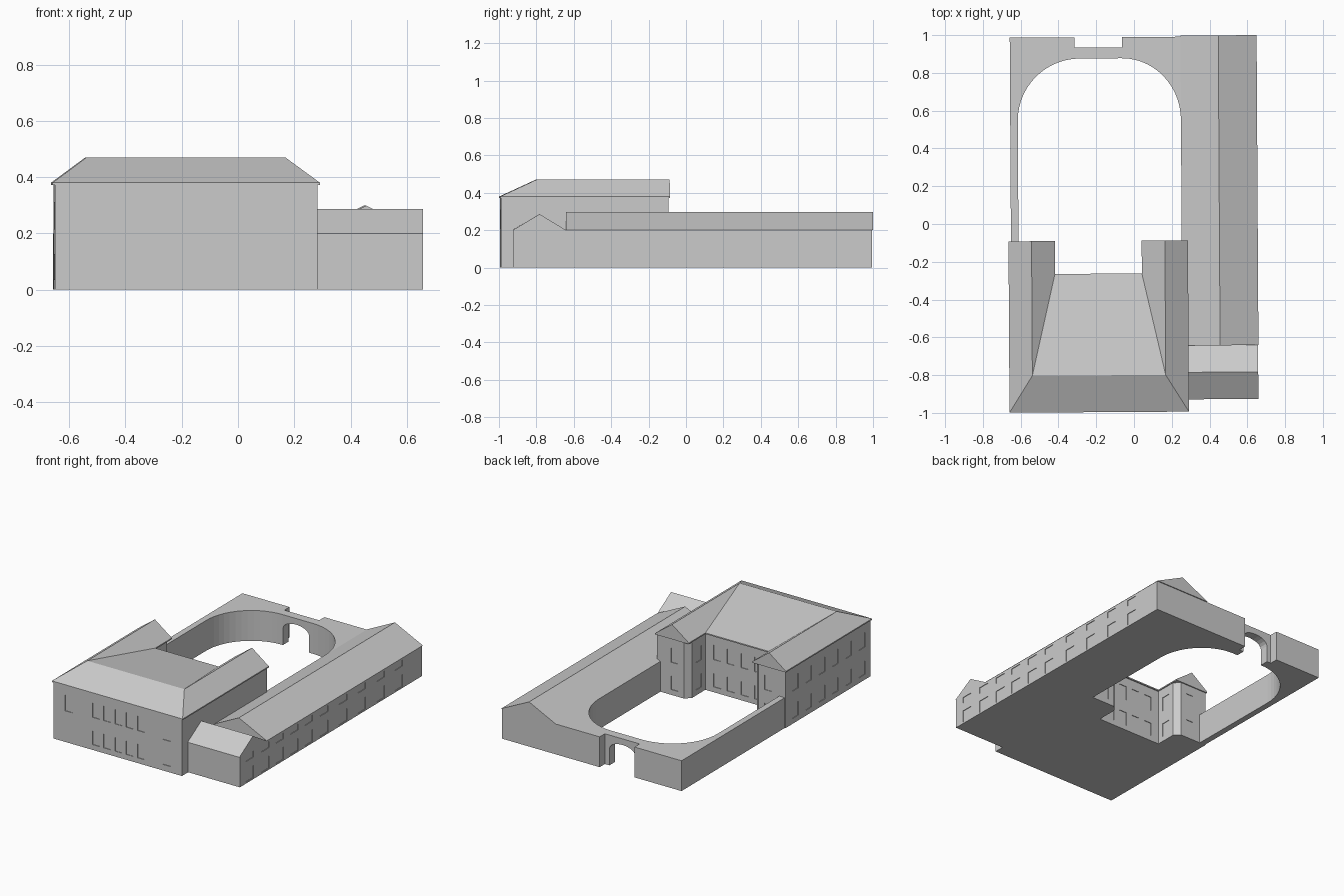
import bpy, bmesh, math
from mathutils import Vector

if "Cube" in bpy.data.objects:
    bpy.data.objects.remove(bpy.data.objects["Cube"])

TURN = 0.006          # the whole block stands slightly askew to the grid
CX = -0.19            # symmetry axis of the main house


def finish(name, bm):
    bmesh.ops.recalc_face_normals(bm, faces=bm.faces)
    me = bpy.data.meshes.new(name)
    bm.to_mesh(me)
    bm.free()
    ob = bpy.data.objects.new(name, me)
    bpy.context.collection.objects.link(ob)
    ob.rotation_euler.z = TURN
    return ob


def add_prism(bm, pts, vec):
    """Closed prism: planar outline swept along vec."""
    vec = Vector(vec)
    a = [bm.verts.new(p) for p in pts]
    b = [bm.verts.new(Vector(p) + vec) for p in pts]
    bm.faces.new(a)
    bm.faces.new(b[::-1])
    for i in range(len(a)):
        j = (i + 1) % len(a)
        bm.faces.new((a[i], b[i], b[j], a[j]))


def prism(name, pts, vec):
    bm = bmesh.new()
    add_prism(bm, pts, vec)
    return finish(name, bm)


def add_box(bm, x0, x1, y0, y1, z0, z1):
    add_prism(bm, [(x0, y0, z0), (x1, y0, z0), (x1, y1, z0), (x0, y1, z0)], (0, 0, z1 - z0))


def cut(target, bm):
    """Subtract the cutter mesh and throw the cutter away."""
    cutter = finish("cutter", bm)
    cutter.hide_render = True
    mod = target.modifiers.new("cut", 'BOOLEAN')
    mod.operation = 'DIFFERENCE'
    mod.solver = 'EXACT'
    mod.object = cutter
    bpy.context.view_layer.objects.active = target
    bpy.ops.object.modifier_apply(modifier=mod.name)
    bpy.data.objects.remove(cutter)


D = 0.004             # window recess depth


def windows_y(bm, y, xs, w, rows):
    for x in xs:
        for z0, z1 in rows:
            add_box(bm, x - w / 2, x + w / 2, y - D, y + D, z0, z1)


def windows_x(bm, x, ys, w, rows):
    for y in ys:
        for z0, z1 in rows:
            add_box(bm, x - D, x + D, y - w / 2, y + w / 2, z0, z1)


# Low courtyard ring and east wing in one outline
def arc(cx, cy, rx, ry, a0, a1, n=14):
    return [(cx + rx * math.cos(math.radians(a0 + (a1 - a0) * i / n)),
             cy + ry * math.sin(math.radians(a0 + (a1 - a0) * i / n))) for i in range(n + 1)]


E, BACK, SOUTH = 0.653, 0.99, -0.925
outline = [(E, SOUTH), (E, BACK), (-0.057, BACK), (-0.057, 0.936), (-0.31, 0.936), (-0.31, BACK),
           (-0.652, BACK), (-0.652, -0.2), (-0.612, -0.2)]
outline += arc(-0.282, 0.55, 0.33, 0.328, 180, 90)
outline += arc(-0.06, 0.55, 0.312, 0.328, 90, 0)
outline += [(0.252, -0.3), (0.252, SOUTH)]
ring = prism("courtyard_ring", [(x, y, 0) for x, y in outline], (0, 0, 0.2))

bm = bmesh.new()
# gate arch
arch = [(-0.28, -0.02), (-0.09, -0.02)] + arc(-0.185, 0.11, 0.095, 0.05, 0, 180, 10)
add_prism(bm, [(x, 0.82, z) for x, z in arch], (0, 0.15, 0))
# east windows, two storeys
east_ys = [-0.82, -0.66, -0.505, -0.355, -0.2, -0.04, 0.16, 0.355, 0.555, 0.745]
windows_x(bm, E, east_ys, 0.08, [(0.01, 0.09), (0.145, 0.185)])
cut(ring, bm)

# East wing roofs
prism("east_wing_roof", [(0.252, -0.645, 0.2), (E + 0.002, -0.645, 0.2), (0.452, -0.645, 0.298)],
      (0, 1.641, 0))
prism("front_gable_roof", [(0.2, -0.93, 0.2), (0.2, -0.645, 0.2), (0.2, -0.787, 0.286)],
      (E - 0.2, 0, 0))

# Main house walls: U-shaped plan with chamfered inner corners
half = [(0.467, -0.99), (0.467, -0.095), (0.27, -0.095), (0.236, -0.13), (0.236, -0.27)]
plan = [(CX + x, y) for x, y in half] + [(CX - x, y) for x, y in half[::-1]]
house = prism("main_house_walls", [(x, y, 0) for x, y in plan], (0, 0, 0.375))

bm = bmesh.new()
FLOORS = [(0.035, 0.125), (0.215, 0.31)]
windows_y(bm, -0.99, [-0.348, -0.268, -0.185, -0.103, -0.021], 0.05, FLOORS)
windows_y(bm, -0.99, [0.168], 0.06, [(0.04, 0.14), (0.205, 0.31)])
windows_y(bm, -0.99, [-0.545], 0.055, [(0.205, 0.31)])
windows_y(bm, -0.27, [CX + i * 0.1 for i in (-1.5, -0.5, 0.5, 1.5)], 0.055, FLOORS)
windows_x(bm, CX - 0.467, [-0.9 + i * 0.14 for i in range(6)], 0.06, FLOORS)
for s in (-1, 1):
    windows_y(bm, -0.095, [CX + s * 0.34], 0.05, FLOORS)
    windows_x(bm, CX + s * 0.236, [-0.2], 0.06, FLOORS)
cut(house, bm)

# Main house roof: front hip, two arm ridges, sloping centre
bm = bmesh.new()
eave = [(0.475, -0.995), (0.475, -0.088), (0.23, -0.088), (0.23, -0.262)]
eave = [(CX + x, y) for x, y in eave] + [(CX - x, y) for x, y in eave[::-1]]
low = [bm.verts.new((x, y, 0.372)) for x, y in eave]
top = [bm.verts.new((x, y, 0.38)) for x, y in eave]
ef, eb, wb, wf = [bm.verts.new((CX + x, y, 0.47)) for x, y in
                  [(0.353, -0.8), (0.353, -0.088), (-0.353, -0.088), (-0.353, -0.8)]]
bm.faces.new(low)
for i in range(8):
    j = (i + 1) % 8
    bm.faces.new((low[i], low[j], top[j], top[i]))
t = top
for f in [(t[7], t[0], ef, wf), (t[0], t[1], eb, ef), (t[1], t[2], eb), (t[2], t[3], ef, eb),
          (t[3], t[4], wf, ef), (t[4], t[5], wb, wf), (t[5], t[6], wb), (t[6], t[7], wf, wb)]:
    bm.faces.new(f)
finish("main_house_roof", bm)
